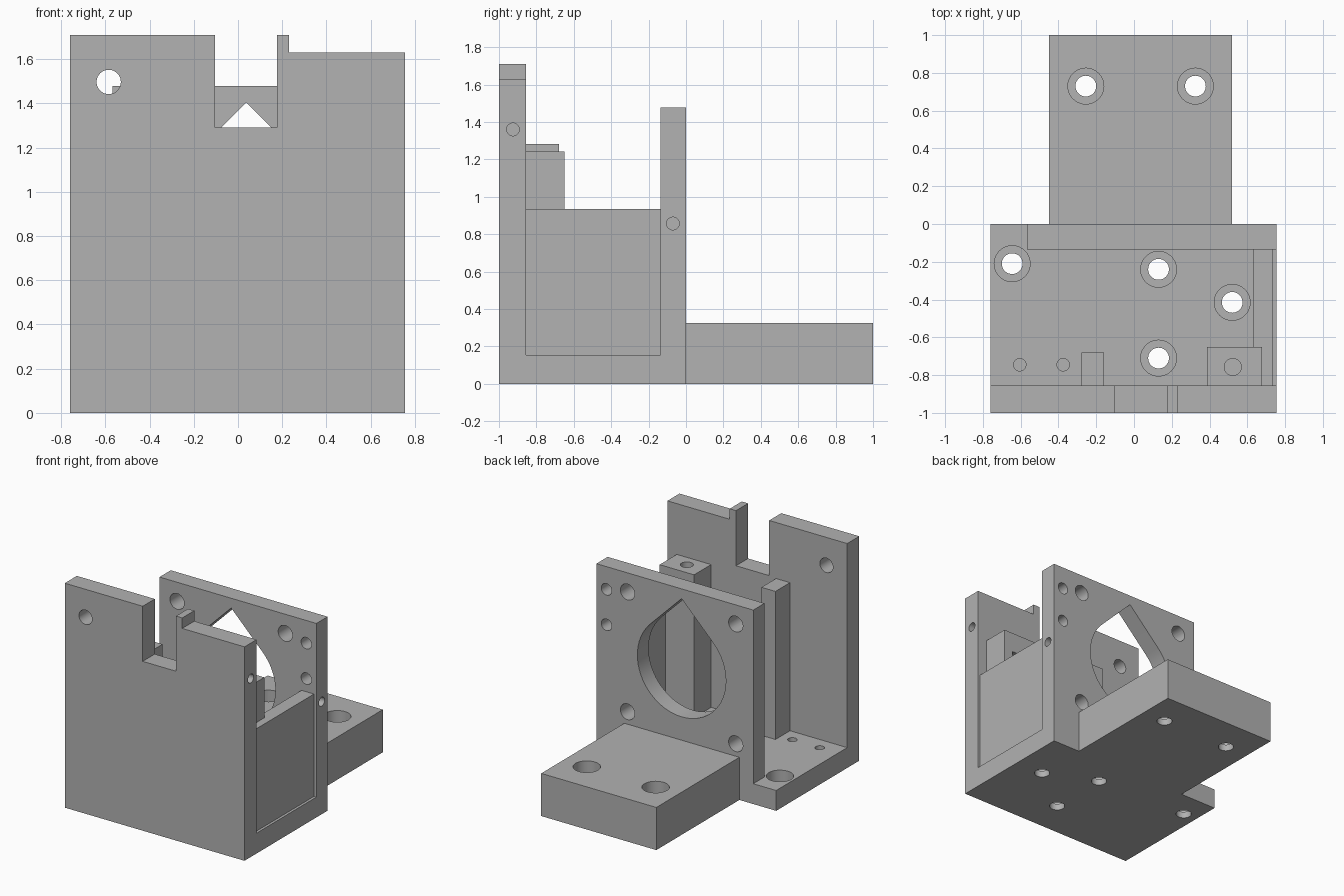
import bpy
import bmesh
from math import cos, sin, pi, sqrt
from mathutils import Matrix

cube = bpy.data.objects.get("Cube")
if cube:
    bpy.data.objects.remove(cube, do_unlink=True)

grey = bpy.data.materials.new("plain_grey")
grey.use_nodes = True
colour = (0.445, 0.445, 0.445, 1)
grey.diffuse_color = colour
grey.node_tree.nodes["Principled BSDF"].inputs["Base Color"].default_value = colour


def prism(name, outline, axis, low, high):
    """Extrude a 2D outline along an axis: 'Z' uses (x, y), 'Y' (x, z), 'X' (y, z)."""
    place = {"Z": lambda a, b: (a, b, low),
             "Y": lambda a, b: (a, low, b),
             "X": lambda a, b: (low, a, b)}[axis]
    bm = bmesh.new()
    face = bm.faces.new([bm.verts.new(place(a, b)) for a, b in outline])
    grown = bmesh.ops.extrude_face_region(bm, geom=[face])["geom"]
    shift = Matrix.Identity(3)["XYZ".index(axis)] * (high - low)
    bmesh.ops.translate(bm, vec=shift, verts=[v for v in grown if isinstance(v, bmesh.types.BMVert)])
    bmesh.ops.recalc_face_normals(bm, faces=bm.faces)
    mesh = bpy.data.meshes.new(name)
    bm.to_mesh(mesh)
    bm.free()
    mesh.materials.append(grey)
    obj = bpy.data.objects.new(name, mesh)
    bpy.context.collection.objects.link(obj)
    return obj


def rect(a0, a1, b0, b1):
    return [(a0, b0), (a1, b0), (a1, b1), (a0, b1)]


def circle(a, b, r, n=40):
    return [(a + r * cos(2 * pi * i / n), b + r * sin(2 * pi * i / n)) for i in range(n)]


def teardrop(a, b, r, n=48):
    arc = [pi * (0.75 + 1.5 * i / n) for i in range(n + 1)]
    return [(a + r * cos(t), b + r * sin(t)) for t in arc] + [(a, b + r * sqrt(2))]


def cut(obj, outline, axis, low, high):
    """Subtract a prism from the object and discard the cutter."""
    cutter = prism("cutter", outline, axis, low, high)
    cutter.hide_render = True
    mod = obj.modifiers.new("cut", "BOOLEAN")
    mod.operation, mod.solver, mod.object = "DIFFERENCE", "EXACT", cutter
    bpy.context.view_layer.update()
    graph = bpy.context.evaluated_depsgraph_get()
    result = bpy.data.meshes.new_from_object(obj.evaluated_get(graph))
    obj.modifiers.clear()
    obj.data = result
    bpy.data.objects.remove(cutter, do_unlink=True)


def screw_hole(obj, x, y, top):
    """Through hole with a wide counterbore for the screw head."""
    cut(obj, circle(x, y, 0.055), "Z", -0.1, top + 0.1)
    cut(obj, circle(x, y, 0.095), "Z", 0.05, top + 0.1)


LEFT, RIGHT = 0.755, -0.76
FRONT_BACK, REAR_FRONT = -0.855, -0.135
REAR_EDGE, FLOOR = -0.567, 0.155

# Floor, wrapping past the short end of the rear plate
floor = prism("floor", [(RIGHT, FRONT_BACK), (LEFT, FRONT_BACK), (LEFT, REAR_FRONT),
                        (REAR_EDGE, REAR_FRONT), (REAR_EDGE, 0), (RIGHT, 0)], "Z", 0, FLOOR)
for x, y in [(-0.645, -0.21), (0.13, -0.24), (0.52, -0.415), (0.13, -0.71)]:
    screw_hole(floor, x, y, FLOOR)
for x in (-0.605, -0.375):
    cut(floor, circle(x, -0.745, 0.033), "Z", 0.04, 0.3)

# Front plate with the notched top
front = prism("front_plate", [(RIGHT, 0), (LEFT, 0), (LEFT, 1.63), (0.23, 1.63), (0.23, 1.71),
                              (0.177, 1.71), (0.177, 1.29), (-0.103, 1.29), (-0.103, 1.71),
                              (RIGHT, 1.71)], "Y", -1, FRONT_BACK)
cut(front, circle(-0.585, 1.497, 0.055), "Y", -1.1, -0.8)
cut(front, circle(-0.925, 1.36, 0.034), "X", 0.4, 0.9)

# Rear plate with the teardrop opening and its bolt pattern
rear = prism("rear_plate", rect(REAR_EDGE, LEFT, 0, 1.478), "Y", REAR_FRONT, 0)
MID_X, MID_Z, BOLT = 0.037, 0.876, 0.456
cut(rear, teardrop(MID_X, MID_Z, 0.373), "Y", -0.3, 0.1)
for sx in (-1, 1):
    for sz in (-1, 1):
        cut(rear, circle(MID_X + sx * BOLT, MID_Z + sz * BOLT, 0.06), "Y", -0.3, 0.1)
for z in (1.305, 1.035):
    cut(rear, circle(0.67, z, 0.044), "Y", -0.3, 0.1)
cut(rear, circle(-0.07, 0.857, 0.034), "X", 0.5, 0.9)

# Rear mounting slab
slab = prism("mounting_slab", rect(-0.45, 0.52, 0, 1), "Z", 0, 0.325)
for x in (-0.255, 0.325):
    screw_hole(slab, x, 0.73, 0.325)

# Side wall between the plates
side = prism("side_wall", rect(0.63, 0.735, FRONT_BACK, REAR_FRONT), "Z", FLOOR, 0.935)

# Guide post and screw block behind the front plate
post = prism("guide_post", rect(-0.278, -0.16, FRONT_BACK, -0.68), "Z", FLOOR, 1.283)
block = prism("screw_block", rect(0.387, 0.677, FRONT_BACK, -0.65), "Z", FLOOR, 1.243)
cut(block, circle(0.523, -0.757, 0.045), "Z", 0.9, 1.4)
cut(block, rect(0.445, 0.6, 1.03, 1.09), "Y", -0.83, -0.5)

# Smooth hole walls, sharp edges
bpy.ops.object.select_all(action="DESELECT")
parts = [floor, front, rear, slab, side, post, block]
for part in parts:
    part.select_set(True)
bpy.context.view_layer.objects.active = floor
bpy.ops.object.shade_smooth_by_angle(angle=pi / 6)
